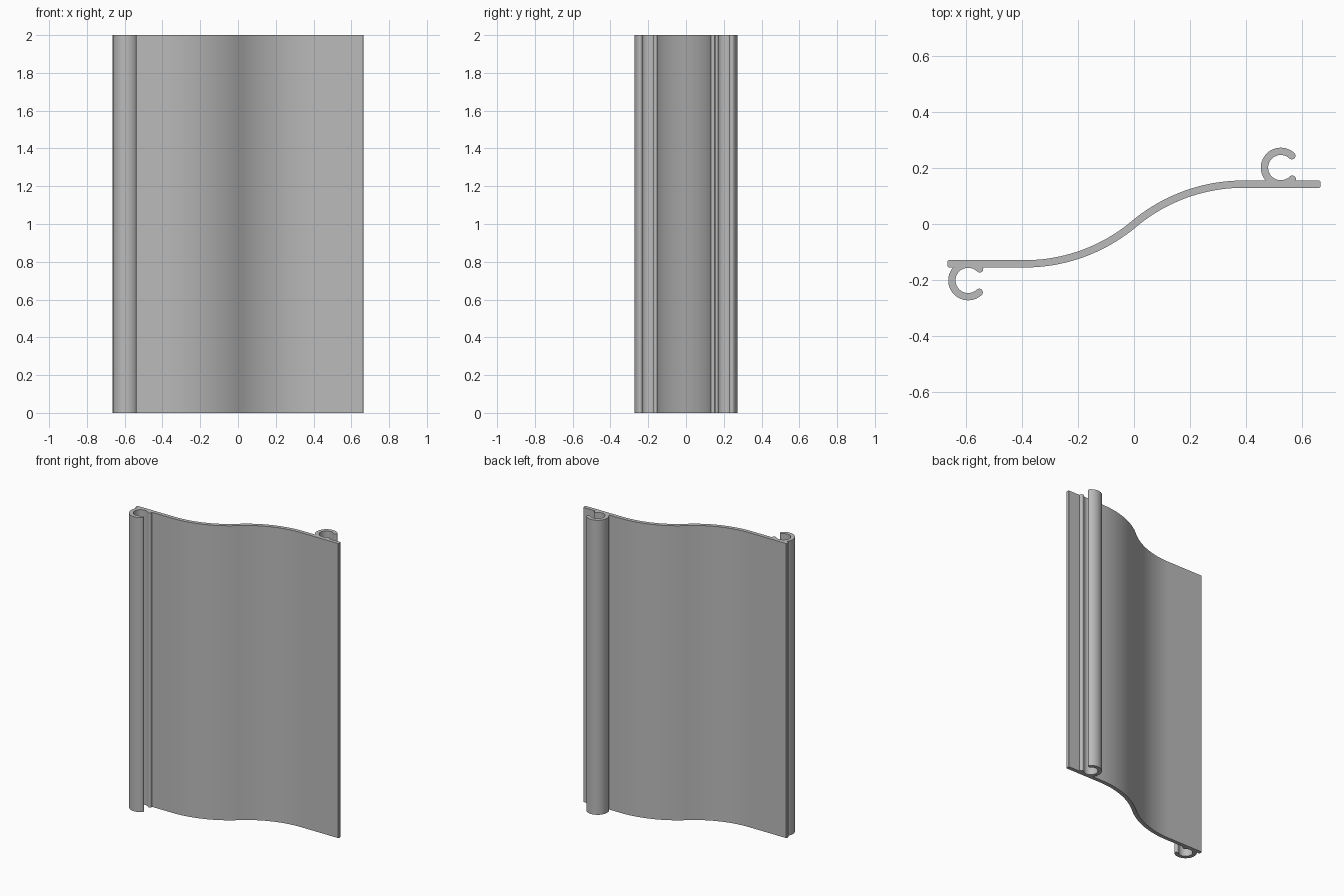
import bpy, bmesh
from math import sin, cos, asin, radians, sqrt

if "Cube" in bpy.data.objects:
    bpy.data.objects.remove(bpy.data.objects["Cube"])

HEIGHT = 2.0
HALF_T = 0.013        # half of the wall thickness
HALF_W = 0.665        # half of the panel width
FLAT_Y = 0.142        # offset of the flat margins
BEND_X = 0.39         # where the flat margin starts to curve
HOOK_Y = 0.201        # hook centre
HOOK_R = 0.058        # hook middle radius
CHAMFER = 0.004


def arc(cx, cy, r, start, end, n):
    """Points on an arc, angles in degrees."""
    angles = [radians(start + (end - start) * i / n) for i in range(n + 1)]
    return [(cx + r * cos(a), cy + r * sin(a)) for a in angles]


def hook(cx):
    """C-shaped hook rising from the upper side of a flat margin, left to right."""
    skin = FLAT_Y + HALF_T
    outer, inner = HOOK_R + HALF_T, HOOK_R - HALF_T
    lip, toe = 47, 315
    root = 180 + asin((HOOK_Y - skin) / outer) * 57.29578

    def tip(a):
        return cx + HOOK_R * cos(radians(a)), HOOK_Y + HOOK_R * sin(radians(a))

    pts = arc(cx, HOOK_Y, outer, root, lip, 24)
    pts += arc(*tip(lip), HALF_T, lip, lip - 180, 10)[1:]
    pts += arc(cx, HOOK_Y, inner, lip, toe, 30)[1:]
    pts += arc(*tip(toe), HALF_T, toe + 180, toe + 23, 9)[1:]
    return [(x, max(y, skin)) for x, y in pts]


def panel_side(offset, n=20):
    """One skin of the S-shaped web, left to right."""
    r = (BEND_X ** 2 + FLAT_Y ** 2) / (2 * FLAT_Y)
    sweep = asin(BEND_X / r)
    right = []
    for i in range(n + 1):
        a = sweep * (1 - i / n)
        right.append((BEND_X - (r + offset) * sin(a),
                      FLAT_Y - r + (r + offset) * cos(a)))
    left = []
    for i in range(n):
        a = sweep * i / n
        left.append((-BEND_X + (r - offset) * sin(a),
                     -FLAT_Y + r - (r - offset) * cos(a)))
    return left + right


def edge(sign):
    """Slightly chamfered end of the panel, clockwise."""
    pts = [(HALF_W - CHAMFER, FLAT_Y + HALF_T), (HALF_W, FLAT_Y + HALF_T - CHAMFER),
           (HALF_W, FLAT_Y - HALF_T + CHAMFER), (HALF_W - CHAMFER, FLAT_Y - HALF_T)]
    return [(sign * x, sign * y) for x, y in pts]


# Closed cross-section: web, back hook, right end, web, front hook, left end
front_hook = [(x, -y) for x, y in reversed(hook(-0.591))]
outline = (panel_side(HALF_T) + hook(0.523) + edge(1)
           + panel_side(-HALF_T)[::-1] + front_hook + edge(-1))

# Extrude the section upwards
bm = bmesh.new()
base = bm.faces.new([bm.verts.new((x, y, 0)) for x, y in outline])
top = bmesh.ops.extrude_face_region(bm, geom=[base], use_keep_orig=True)
bmesh.ops.translate(bm, vec=(0, 0, HEIGHT),
                    verts=[g for g in top["geom"] if isinstance(g, bmesh.types.BMVert)])
bmesh.ops.recalc_face_normals(bm, faces=bm.faces)
mesh = bpy.data.meshes.new("interlocking_slat")
bm.to_mesh(mesh)
bm.free()
slat = bpy.data.objects.new("interlocking_slat", mesh)
bpy.context.collection.objects.link(slat)

# Plain grey metal
grey = bpy.data.materials.new("plain_grey")
grey.use_nodes = True
colour = (0.5, 0.5, 0.5, 1)
grey.diffuse_color = colour
grey.node_tree.nodes["Principled BSDF"].inputs["Base Color"].default_value = colour
mesh.materials.append(grey)

# Smooth curves, crisp ends
bpy.ops.object.select_all(action="DESELECT")
slat.select_set(True)
bpy.context.view_layer.objects.active = slat
bpy.ops.object.shade_smooth_by_angle(angle=radians(30))
